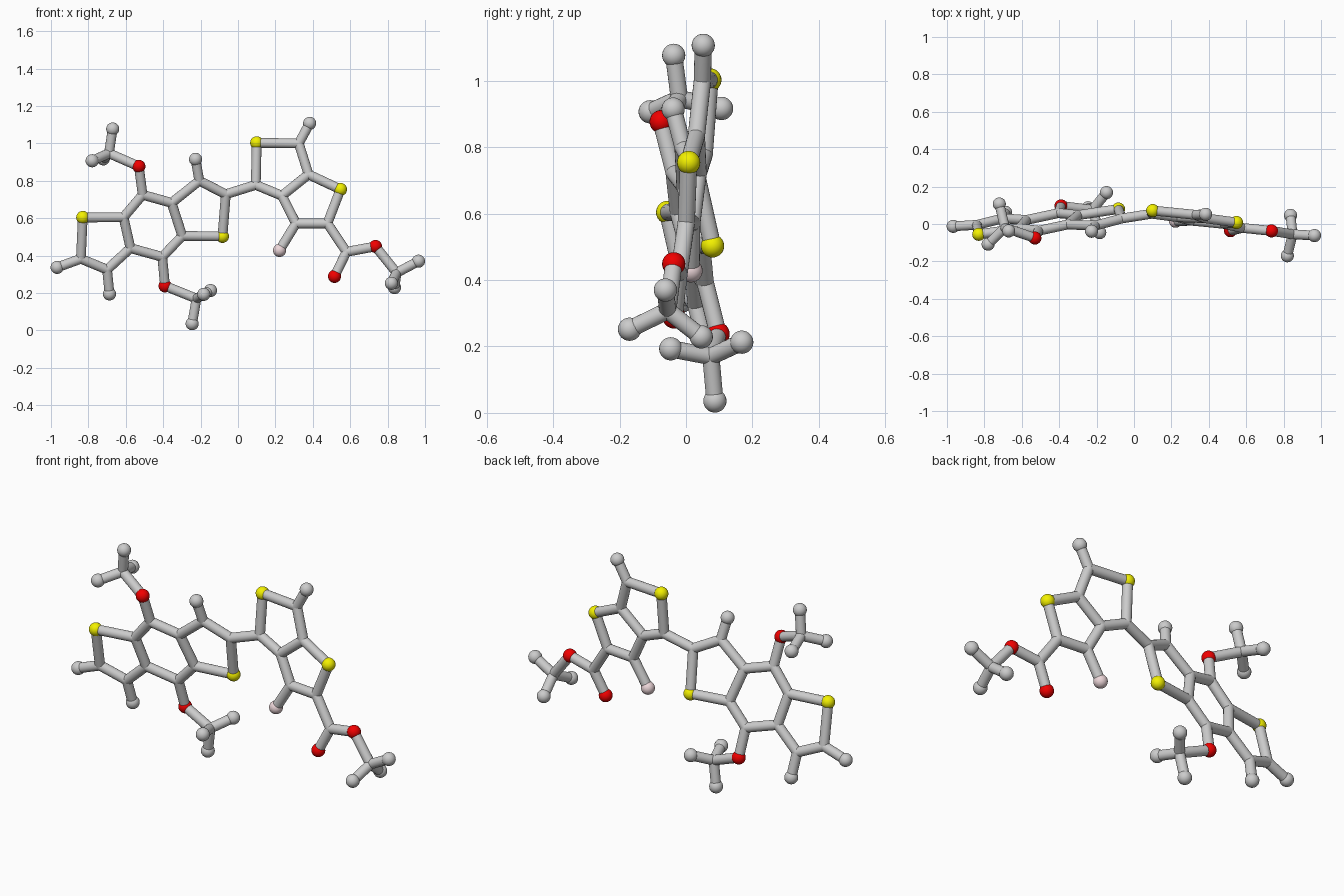
import bpy, math
from mathutils import Vector

if "Cube" in bpy.data.objects:
    bpy.data.objects.remove(bpy.data.objects["Cube"])

BALL, STICK = 0.035, 0.026


def plane_left(x, z):
    return 0.211 + 0.149 * x - 0.236 * z


def plane_right(x, z):
    return 0.0035 - 0.099 * x + 0.078 * z


def material(name, col):
    m = bpy.data.materials.new(name)
    m.diffuse_color = (*col, 1)
    m.use_nodes = True
    m.node_tree.nodes["Principled BSDF"].inputs["Base Color"].default_value = m.diffuse_color
    return m


MATS = {
    "sulfur": material("yellow", (0.9, 0.88, 0.0)),
    "oxygen": material("red", (0.88, 0.0, 0.0)),
    "fluorine": material("pink", (0.85, 0.68, 0.7)),
}

atoms = {}


def atom(key, kind, x, z, y):
    """Record an atom; y is a number or one of the tilted ring planes."""
    y = y(x, z) if callable(y) else y
    atoms[key] = (kind, Vector((x, y, z)))


L, R = plane_left, plane_right
# left fused three-ring system
for key, kind, x, z in [
    ("S1", "sulfur", -0.83, 0.604), ("A2", "carbon", -0.84, 0.383),
    ("A3", "carbon", -0.70, 0.325), ("A4", "carbon", -0.575, 0.44),
    ("A5", "carbon", -0.612, 0.605), ("B1", "carbon", -0.51, 0.725),
    ("B2", "carbon", -0.355, 0.682), ("B3", "carbon", -0.298, 0.505),
    ("B4", "carbon", -0.405, 0.393), ("S2", "sulfur", -0.083, 0.503),
    ("D1", "carbon", -0.065, 0.728), ("D2", "carbon", -0.207, 0.80),
    ("H1", "hydrogen", -0.967, 0.337), ("H2", "hydrogen", -0.687, 0.195),
    ("H3", "hydrogen", -0.227, 0.915), ("O1", "oxygen", -0.53, 0.877),
    ("O2", "oxygen", -0.39, 0.238),
]:
    atom(key, kind, x, z, L)
# right fused two-ring system and ester group
for key, kind, x, z in [
    ("E1", "carbon", 0.095, 0.778), ("S3", "sulfur", 0.10, 1.003),
    ("E2", "carbon", 0.325, 1.0), ("E3", "carbon", 0.377, 0.834),
    ("E4", "carbon", 0.235, 0.72), ("F1", "carbon", 0.31, 0.572),
    ("F2", "carbon", 0.478, 0.572), ("S4", "sulfur", 0.548, 0.754),
    ("H4", "hydrogen", 0.383, 1.107), ("X1", "fluorine", 0.222, 0.428),
    ("G1", "carbon", 0.58, 0.42),
]:
    atom(key, kind, x, z, R)
atom("O3", "oxygen", 0.516, 0.289, -0.036)
atom("O4", "oxygen", 0.735, 0.449, -0.037)

bonds = """S1-A2 A2-A3 A3-A4 A4-A5 A5-S1 A5-B1 B1-B2 B2-B3 B3-B4 B4-A4 B3-S2 S2-D1
D1-D2 D2-B2 A2-H1 A3-H2 D2-H3 B1-O1 B4-O2 D1-E1 E1-S3 S3-E2 E2-E3 E3-E4 E4-E1 E4-F1
F1-F2 F2-S4 S4-E3 E2-H4 F1-X1 F2-G1 G1-O3 G1-O4""".split()


# methyl groups: oxygen key, centre, three end atoms (x, y, z)
def methyl(key, oxygen, centre, ends):
    atoms[key] = ("carbon", Vector(centre))
    bonds.append(f"{oxygen}-{key}")
    for i, e in enumerate(ends):
        atoms[f"{key}h{i}"] = ("hydrogen", Vector(e))
        bonds.append(f"{key}-{key}h{i}")


methyl("M1", "O1", (-0.69, -0.02, 0.947),
       [(-0.67, -0.037, 1.077), (-0.78, -0.108, 0.907), (-0.72, 0.107, 0.917)])
methyl("M2", "O2", (-0.222, 0.075, 0.17),
       [(-0.245, 0.087, 0.036), (-0.147, 0.168, 0.213), (-0.183, -0.046, 0.193)])
methyl("M3", "O4", (0.848, -0.055, 0.308),
       [(0.965, -0.062, 0.37), (0.82, -0.17, 0.252), (0.837, 0.046, 0.229)])


def smooth_mesh(add, **kw):
    add(**kw)
    ob = bpy.context.object
    bpy.ops.object.shade_smooth_by_angle(angle=math.radians(40))
    mesh = ob.data
    bpy.data.objects.remove(ob)
    return mesh


def ball_mesh(r):
    return smooth_mesh(bpy.ops.mesh.primitive_uv_sphere_add,
                       segments=24, ring_count=16, radius=r)


def place(name, mesh, loc):
    ob = bpy.data.objects.new(name, mesh)
    ob.location = loc
    bpy.context.collection.objects.link(ob)
    return ob


# atoms: visible balls at ends and hetero atoms, stick-sized joints at carbons
meshes = {k: ball_mesh(STICK if k == "carbon" else BALL)
          for k in ("carbon", "hydrogen", "sulfur", "oxygen", "fluorine")}
for k, m in MATS.items():
    meshes[k].materials.append(m)
for key, (kind, pos) in atoms.items():
    place("carbon_joint" if kind == "carbon" else kind + "_ball", meshes[kind], pos)

# bonds: unit cylinder stretched between the two atoms
rod = smooth_mesh(bpy.ops.mesh.primitive_cylinder_add,
                  vertices=20, radius=STICK, depth=1)
for b in bonds:
    p, q = (atoms[k][1] for k in b.split("-"))
    ob = place("bond_stick", rod, (p + q) / 2)
    ob.rotation_euler = (q - p).to_track_quat("Z", "Y").to_euler()
    ob.scale = (1, 1, (q - p).length)
